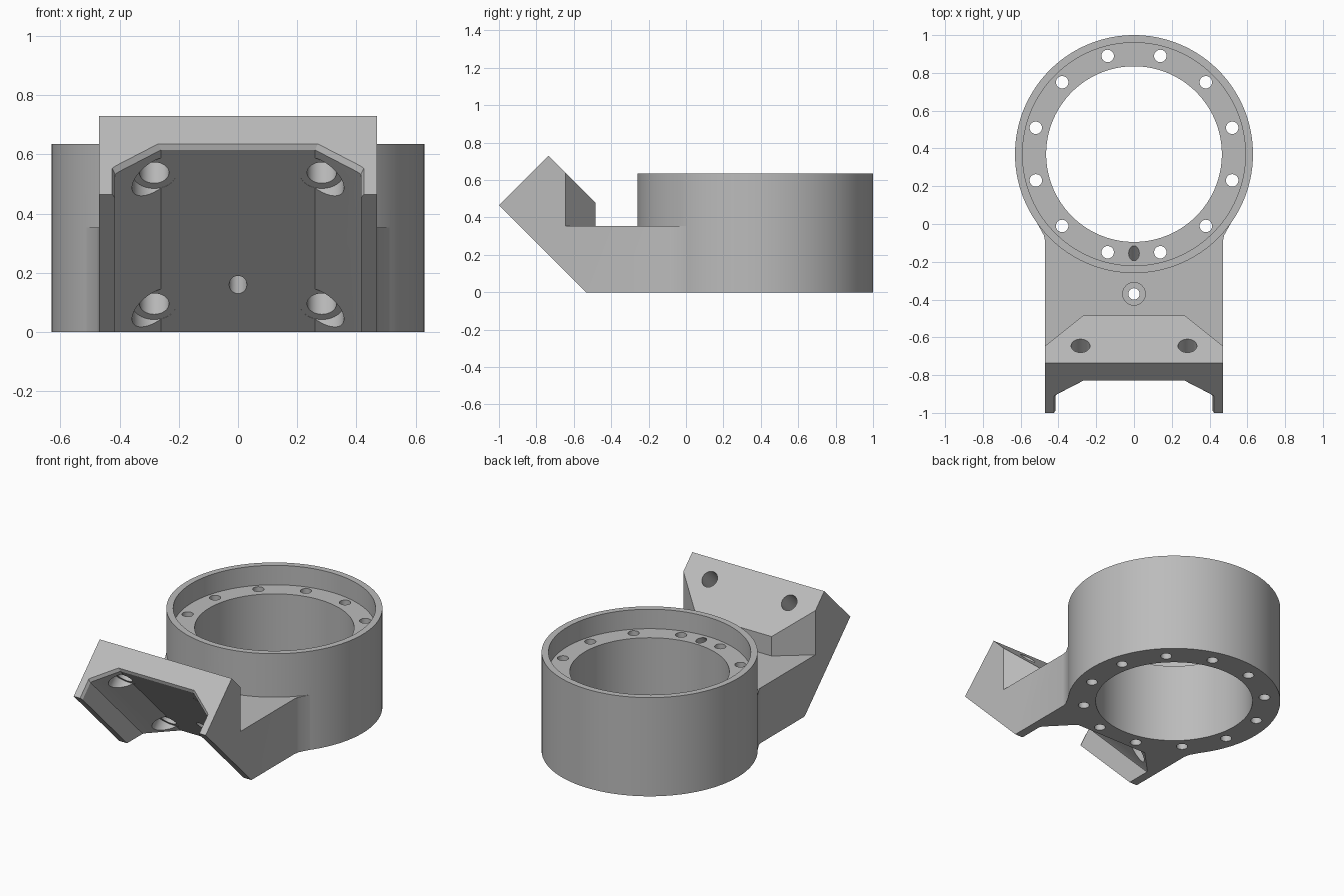
import bpy, bmesh, math
from mathutils import Matrix, Vector

old = bpy.data.objects.get("Cube")
if old:
    bpy.data.objects.remove(old, do_unlink=True)

grey = bpy.data.materials.new("satin grey")
grey.use_nodes = True
grey.diffuse_color = (0.5, 0.5, 0.5, 1)
grey.node_tree.nodes["Principled BSDF"].inputs["Base Color"].default_value = (0.5, 0.5, 0.5, 1)


def finish(name, bm):
    bmesh.ops.recalc_face_normals(bm, faces=bm.faces)
    mesh = bpy.data.meshes.new(name)
    bm.to_mesh(mesh)
    bm.free()
    mesh.materials.append(grey)
    obj = bpy.data.objects.new(name, mesh)
    bpy.context.collection.objects.link(obj)
    return obj


def loft(name, sections):
    """Closed solid through matching polygon sections."""
    bm = bmesh.new()
    rings = [[bm.verts.new(p) for p in sec] for sec in sections]
    for a, b in zip(rings, rings[1:]):
        for i in range(len(a)):
            j = (i + 1) % len(a)
            bm.faces.new((a[i], a[j], b[j], b[i]))
    bm.faces.new(rings[0])
    bm.faces.new(rings[-1])
    return finish(name, bm)


def cylinder(name, start, end, radius, sides=32):
    start, end = Vector(start), Vector(end)
    axis = end - start
    turn = Vector((0, 0, 1)).rotation_difference(axis).to_matrix().to_4x4()
    bm = bmesh.new()
    bmesh.ops.create_cone(bm, cap_ends=True, segments=sides, radius1=radius, radius2=radius,
                          depth=axis.length, matrix=Matrix.Translation((start + end) / 2) @ turn)
    return finish(name, bm)


def slope(x, s, t):
    """Point in the tilted plate frame: s = y + z (depth), t = z - y (up the slope)."""
    return (x, (s - t) / 2, (s + t) / 2)


def combine(target, tool, operation):
    mod = target.modifiers.new(operation, 'BOOLEAN')
    mod.operation = operation
    mod.solver = 'EXACT'
    mod.object = tool
    bpy.ops.object.select_all(action='DESELECT')
    bpy.context.view_layer.objects.active = target
    target.select_set(True)
    bpy.ops.object.modifier_apply(modifier=mod.name)
    bpy.data.objects.remove(tool, do_unlink=True)


CY = 0.37     # ring centre
HALF = 0.47   # arm half width
DECK = 0.355  # arm top height
LOW = -0.1    # solids start below ground and are trimmed flat

# Ring body
body = cylinder("ring_bracket", (0, CY, LOW), (0, CY, 0.635), 0.63, 160)

# Arm with tilted mounting plate, extruded from its side profile
side = [(-0.435, LOW), (-1, 0.465), (-0.735, 0.73), (-0.485, 0.48),
        (-0.485, DECK), (0.02, DECK), (0.02, LOW)]
arm = loft("arm", [[(x, y, z) for y, z in side] for x in (-HALF, HALF)])

# Slanted rear corners of the plate
for m in (-1, 1):
    tri = [(0.27, -0.485), (HALF, -0.645), (0.6, -0.749), (0.6, -0.4), (0.27, -0.4)]
    combine(arm, loft("corner_cut", [[(m * x, y, z) for x, y in tri] for z in (DECK, 1)]),
            'DIFFERENCE')
combine(body, arm, 'UNION')

# Small blends where the arm meets the ring
for m in (-1, 1):
    web = [(0.44, -0.09), (0.469, -0.1), (0.477, -0.06), (0.512, 0.003), (0.48, 0.06)]
    combine(body, loft("blend", [[(m * x, y, z) for x, y in web] for z in (LOW, DECK - 0.001)]),
            'UNION')

# Pocket along the underside of the plate, flared at its upper mouth
def pocket_section(t, grow):
    half = [(0.415, -0.8), (0.415, -0.375), (0.405, -0.36), (0.26, -0.21)]
    pts = half + [(-x, s) for x, s in reversed(half)]
    return [slope(x + math.copysign(grow * 0.6, x), s + (grow if s > -0.5 else 0), t)
            for x, s in pts]

cutters = [loft("pocket", [pocket_section(-0.6, 0), pocket_section(1.44, 0),
                           pocket_section(1.49, 0.032)])]

# Bore and wider recess above the ledge
cutters.append(cylinder("bore", (0, CY, -0.3), (0, CY, 1), 0.465, 160))
cutters.append(cylinder("recess", (0, CY, 0.51), (0, CY, 1), 0.59, 160))

# Bolt circle
for i in range(12):
    a = math.radians(15 + 30 * i)
    x, y = 0.538 * math.cos(a), CY + 0.538 * math.sin(a)
    cutters.append(cylinder("bolt_hole", (x, y, -0.3), (x, y, 0.8), 0.033))

# Tilted cable hole through the ledge, and counterbored hole in the deck
cutters.append(cylinder("cable_hole", (0, -0.29, 0.375), (0, -0.03, 0.635), 0.028))
cutters.append(cylinder("deck_hole", (0, -0.37, -0.3), (0, -0.37, 0.6), 0.03))
cutters.append(cylinder("deck_counterbore", (0, -0.37, 0.28), (0, -0.37, 0.6), 0.06))

# Plate screw holes with spot faces, square to the plate
for x in (-0.283, 0.283):
    for t, end in ((1.285, 0.2), (0.4, 0.0)):
        cutters.append(cylinder("screw_hole", slope(x, -0.5, t), slope(x, end, t), 0.05))
        cutters.append(cylinder("spot_face", slope(x, -0.7, t), slope(x, -0.209, t), 0.075))

# Trim everything flat at the ground
base = [(-2, -2), (2, -2), (2, 2), (-2, 2)]
cutters.append(loft("ground_trim", [[(x, y, z) for x, y in base] for z in (-1, 0)]))

for c in cutters:
    combine(body, c, 'DIFFERENCE')

body.data.materials.clear()
body.data.materials.append(grey)
bpy.ops.object.select_all(action='DESELECT')
body.select_set(True)
bpy.context.view_layer.objects.active = body
bpy.ops.object.shade_smooth_by_angle(angle=math.radians(25))
